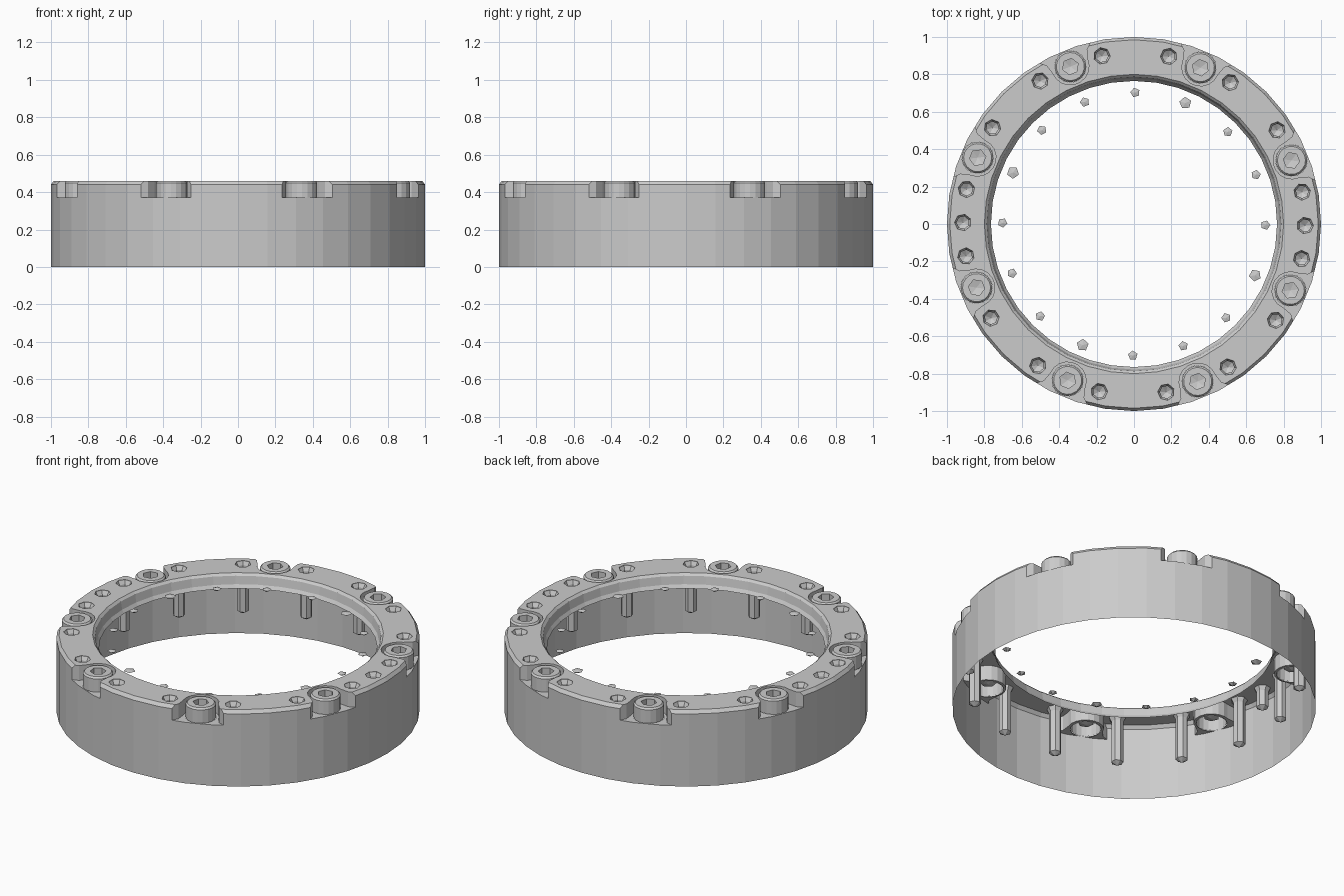
import bpy, bmesh, math
from mathutils import Matrix, Vector

if "Cube" in bpy.data.objects:
    bpy.data.objects.remove(bpy.data.objects["Cube"])

OFF = math.radians(-0.5)


def place(angle, r=0.0):
    return Matrix.Rotation(angle, 4, 'Z') @ Matrix.Translation((r, 0, 0))


def revolve(bm, profile, n, mat=Matrix(), closed=False, turn=0.0):
    """Spin (radius, z) points; a zero radius becomes a tip."""
    rows = []
    for r, z in profile:
        if r == 0:
            rows.append([bm.verts.new(mat @ Vector((0, 0, z)))] * n)
        else:
            rows.append([bm.verts.new(mat @ Vector((r * math.cos(turn + 2 * math.pi * i / n),
                                                    r * math.sin(turn + 2 * math.pi * i / n), z)))
                         for i in range(n)])
    pairs = list(zip(rows, rows[1:])) + ([(rows[-1], rows[0])] if closed else [])
    for a, b in pairs:
        for i in range(n):
            j = (i + 1) % n
            bm.faces.new(list(dict.fromkeys((a[i], a[j], b[j], b[i]))))


def finish(bm, name, helper=False):
    bmesh.ops.recalc_face_normals(bm, faces=bm.faces)
    me = bpy.data.meshes.new(name)
    bm.to_mesh(me)
    bm.free()
    ob = bpy.data.objects.new(name, me)
    bpy.context.collection.objects.link(ob)
    ob.hide_render = helper
    return ob


screw_angles = [OFF + math.radians(22.5 + 45 * k) for k in range(8)]

# Solid ring blank
bm = bmesh.new()
revolve(bm, [(1, 0), (1, .44), (.985, .46), (.80, .46), (.787, .447),
             (.778, .40), (.765, .38), (.765, 0)], 40, closed=True)
ring = finish(bm, "ring_housing")

# Cutter: flared screw pockets and tapped holes
bm = bmesh.new()
half = [(.91 + .1 * math.cos(math.radians(a)), .1 * math.sin(math.radians(a)))
        for a in range(90, 271, 20)]
outline = [(1.1, .16), (.99, .15), (.96, .115)] + half + [(.96, -.115), (.99, -.15), (1.1, -.16)]
for a in screw_angles:
    lo = [bm.verts.new(place(a) @ Vector((u, t, .37))) for u, t in outline]
    hi = [bm.verts.new(place(a) @ Vector((u, t, .50))) for u, t in outline]
    bm.faces.new(lo)
    bm.faces.new(hi)
    for i in range(len(lo)):
        j = (i + 1) % len(lo)
        bm.faces.new((lo[i], lo[j], hi[j], hi[i]))


def hole(angle, bottom):
    revolve(bm, [(0, .50), (.045, .50), (.045, .455), (.034, .435), (.034, bottom), (0, bottom - .02)],
            7, place(angle, .915))


for k in range(16):
    hole(math.radians(10.8 + 22.5 * k), .18)
for a in (0, math.pi):
    hole(a + OFF, .34)
cut_a = finish(bm, "pocket_and_hole_cutter", True)

# Cutter: openings below the screw heads
bm = bmesh.new()
for a in screw_angles:
    revolve(bm, [(0, .49), (.085, .49), (.085, .365), (0, .365)], 16, place(a, .908))
cut_b = finish(bm, "screw_seat_cutter", True)

for c in (cut_a, cut_b):
    m = ring.modifiers.new("cut", 'BOOLEAN')
    m.operation, m.solver, m.object = 'DIFFERENCE', 'EXACT', c
dg = bpy.context.evaluated_depsgraph_get()
bm = bmesh.new()
bm.from_mesh(bpy.data.meshes.new_from_object(ring.evaluated_get(dg)))
ring.modifiers.clear()
for c in (cut_a, cut_b):
    bpy.data.objects.remove(c)

# Open the underside: the housing is a thin shell
drop = []
for f in bm.faces:
    zs = [v.co.z for v in f.verts]
    rs = [v.co.xy.length for v in f.verts]
    inner = max(rs) < .767 and max(zs) < .381
    seat = abs(max(zs) - .365) < 1e-4 and abs(min(zs) - .365) < 1e-4
    if max(zs) < 1e-4 or inner or seat:
        drop.append(f)
bmesh.ops.delete(bm, geom=drop, context='FACES')
bm.to_mesh(ring.data)
bm.free()

# Socket-head screws, open below
for n, a in enumerate(screw_angles):
    bm = bmesh.new()
    mat = place(a, .908)
    revolve(bm, [(.084, .37), (.084, .45), (.075, .46)], 18, mat)
    revolve(bm, [(.044, .46), (.044, .405), (0, .395)], 6, mat, turn=math.pi / 6)
    rim = [e for e in bm.edges if all(abs(v.co.z - .46) < 1e-4 for v in e.verts)]
    bmesh.ops.triangle_fill(bm, edges=rim, use_beauty=True)
    bmesh.ops.dissolve_limit(bm, angle_limit=.01, verts=bm.verts, edges=bm.edges)
    finish(bm, f"socket_screw_{n + 1}")

# Small pointed studs inside the opening
bm = bmesh.new()
for k in range(16):
    r = .033 if k % 4 == 3 else .026
    revolve(bm, [(0, .418), (r, .412), (0, .397)], 5, place(OFF + k * math.pi / 8, .703), turn=k)
finish(bm, "inner_studs")
